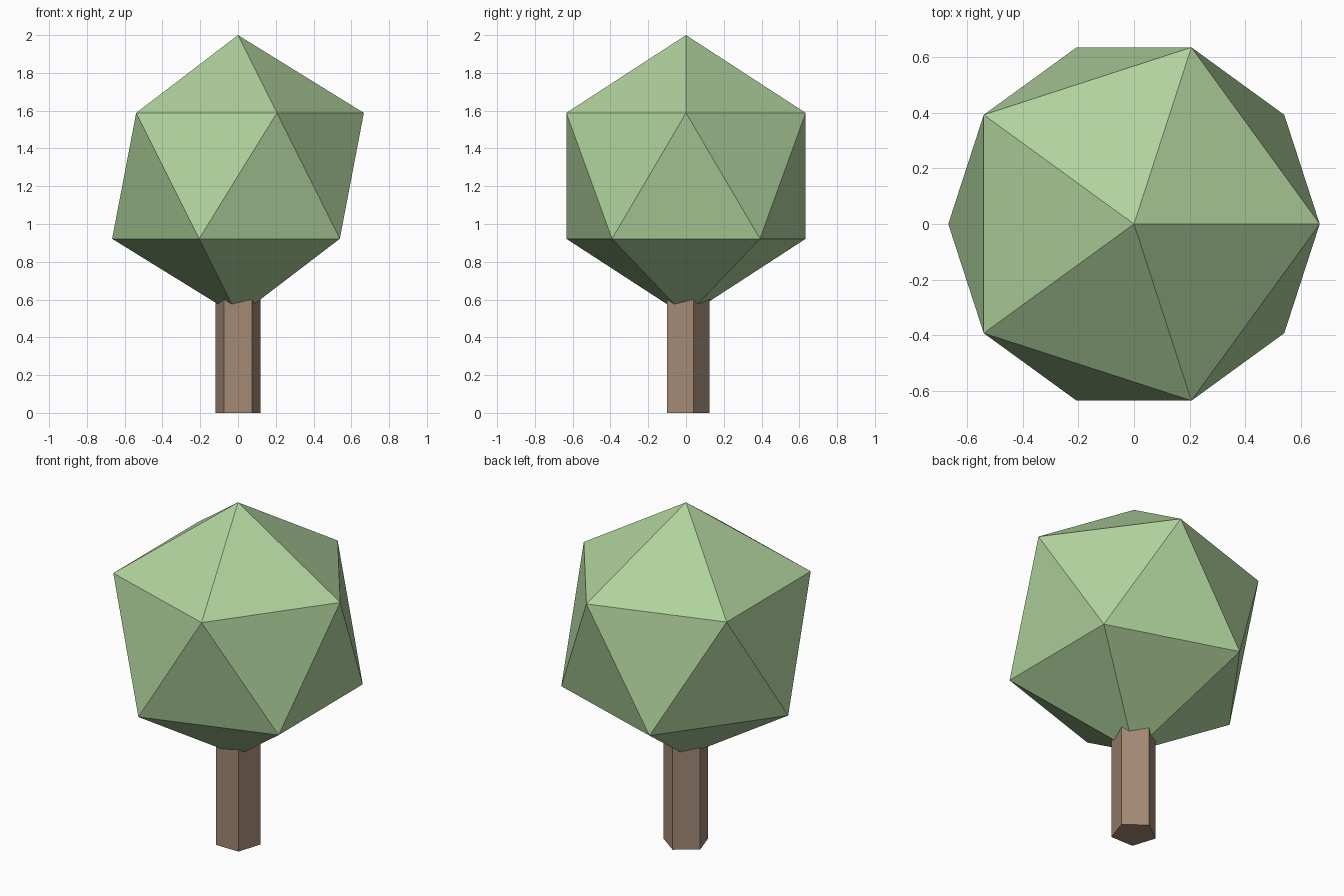
import bpy

if "Cube" in bpy.data.objects:
    bpy.data.objects.remove(bpy.data.objects["Cube"])


def material(name, rgb):
    mat = bpy.data.materials.new(name)
    mat.diffuse_color = (*rgb, 1.0)
    mat.use_nodes = True
    mat.node_tree.nodes["Principled BSDF"].inputs["Base Color"].default_value = mat.diffuse_color
    return mat


def finish(name, mat):
    obj = bpy.context.object
    obj.name = name
    obj.data.materials.append(mat)
    bpy.ops.object.shade_flat()


leaf_green = material("leaf green", (0.434, 0.645, 0.337))
bark_brown = material("bark brown", (0.366, 0.250, 0.178))

# Crown: a faceted icosahedron standing on one point
crown_radius = 0.745
bpy.ops.mesh.primitive_ico_sphere_add(
    subdivisions=1, radius=crown_radius, location=(0, 0, 2.0 - crown_radius))
finish("crown", leaf_green)

# Trunk: a five-sided post whose top is buried in the crown
trunk_height = 0.75
bpy.ops.mesh.primitive_cylinder_add(
    vertices=5, radius=0.125, depth=trunk_height, location=(0, 0, trunk_height / 2))
finish("trunk", bark_brown)
